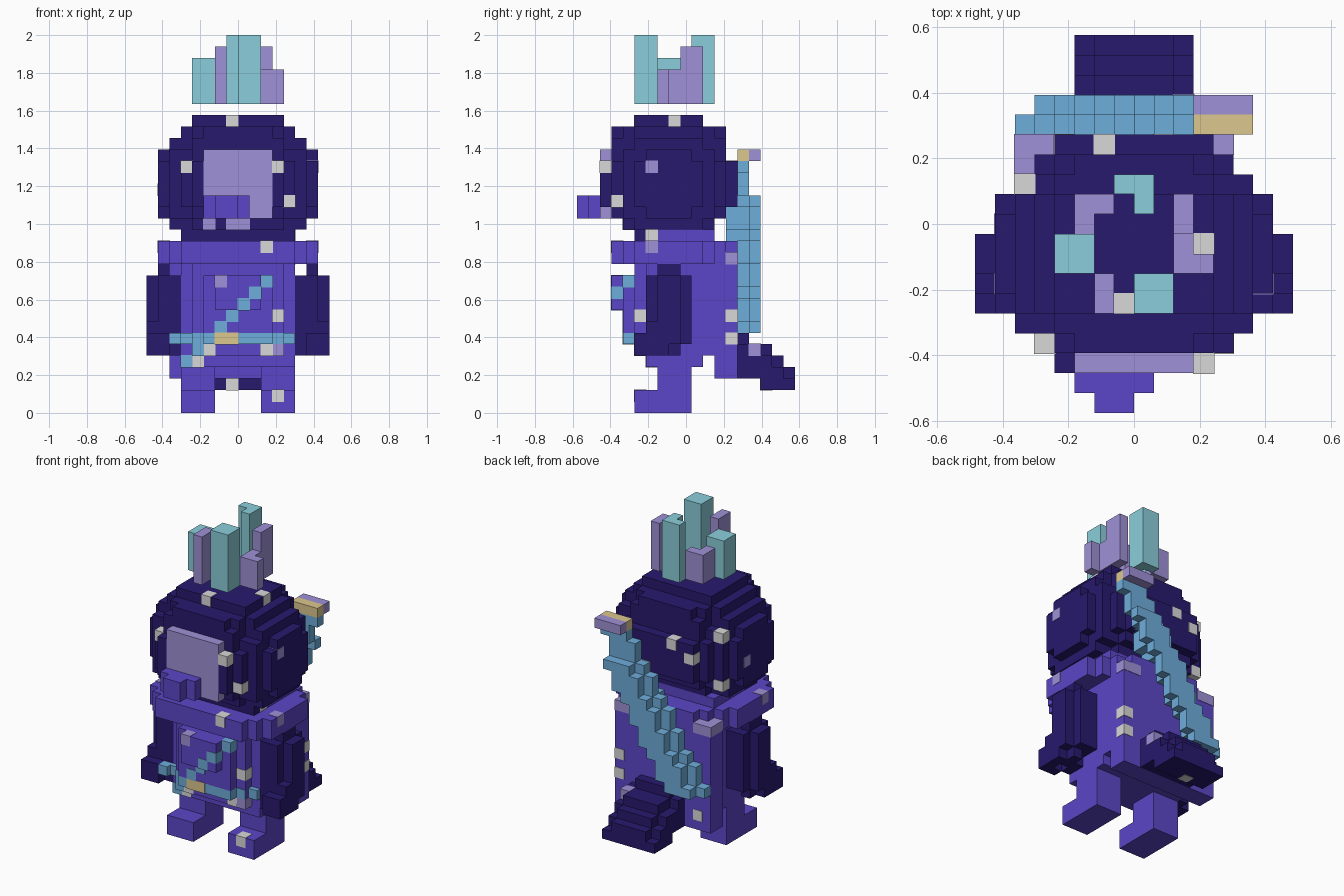
import bpy, bmesh

cube = bpy.data.objects.get("Cube")
if cube:
    bpy.data.objects.remove(cube, do_unlink=True)

V = 2 / 33  # size of one block; x runs -8..8, y runs 0..19, z runs 0..33


def material(name, rgb):
    lin = [((c / 255 + 0.055) / 1.055) ** 2.4 for c in rgb] + [1]
    m = bpy.data.materials.new(name)
    m.diffuse_color = lin
    m.use_nodes = True
    bsdf = m.node_tree.nodes["Principled BSDF"]
    bsdf.inputs["Base Color"].default_value = lin
    bsdf.inputs["Roughness"].default_value = 0.9
    return m


NAVY = material("navy", (40, 25, 110))
VIOLET = material("violet", (92, 70, 200))
LAVENDER = material("lavender", (159, 145, 215))
TEAL = material("teal", (139, 206, 219))
BLUE = material("blue", (110, 174, 219))
GREY = material("grey", (217, 217, 217))
TAN = material("tan", (220, 199, 141))


def part(name, mat, boxes, mirror=False):
    """One object from boxes (x0, x1, y0, y1, z0, z1) in block units."""
    bm = bmesh.new()
    if mirror:
        boxes = boxes + [(-b[1], -b[0]) + tuple(b[2:]) for b in boxes]
    for x0, x1, y0, y1, z0, z1 in boxes:
        vs = bmesh.ops.create_cube(bm, size=1)["verts"]
        for v in vs:
            v.co.x = (x1 if v.co.x > 0 else x0) * V
            v.co.y = ((y1 if v.co.y > 0 else y0) - 9.5) * V
            v.co.z = (z1 if v.co.z > 0 else z0) * V
    me = bpy.data.meshes.new(name)
    bm.to_mesh(me)
    bm.free()
    me.materials.append(mat)
    ob = bpy.data.objects.new(name, me)
    bpy.context.collection.objects.link(ob)
    return ob


def spots(name, mat, cells, g=0.04):
    """Painted blocks, standing a hair proud of the surface."""
    part(name, mat, [(x - g, x + 1 + g, y - g, y + 1 + g, z - g, z + 1 + g)
                     for x, y, z in cells])


# Crest of floating spikes
part("crest_teal", TEAL, [
    (0, 2, 5, 7, 27, 33), (-1, 1, 11, 12, 27, 33),
    (0, 1, 10, 11, 27, 33), (-4, -2, 7, 9, 27, 31)])
part("crest_lavender", LAVENDER, [
    (-2, -1, 5, 7, 27, 32), (-3, -1, 10, 11, 27, 30), (-3, -2, 9, 10, 27, 30),
    (2, 3, 9, 11, 27, 32), (2, 4, 7, 8, 27, 30), (2, 3, 8, 9, 27, 30)])

# Rounded head
part("head", NAVY, [
    (-7, 7, 5, 11, 18, 22), (-7, 7, 6, 10, 17, 23),
    (-6, 6, 5, 11, 16, 24), (-6, 6, 4, 12, 17, 23),
    (-5, 5, 3, 13, 18, 22), (-4, 4, 3, 13, 17, 24), (-3, 3, 3, 13, 17, 25),
    (-5, 5, 5, 11, 16, 25), (-4, 4, 4, 12, 16, 25), (-4, 4, 5, 11, 16, 26),
    (-4, 4, 3, 14, 18, 22), (-5, 5, 5, 7, 15, 16)])
part("face_side", NAVY, [(3, 4, 2, 3, 18, 22)], mirror=True)
part("face", LAVENDER, [(-3, 3, 2, 3, 17, 23)])
part("snout", VIOLET, [(-3, 1, 1, 2, 17, 19), (-2, 0, 0, 1, 17, 19)])

# Torso, shoulders and cape
part("neck", VIOLET, [(-5, 5, 7, 12, 15, 16)])
part("shoulders", VIOLET, [
    (-7, 7, 5, 11, 13, 15), (-6, 6, 4, 12, 13, 15), (-5, 5, 3, 13, 13, 15)])
part("torso", VIOLET, [
    (-5, 5, 6, 12, 5, 13), (-4, 4, 5, 6, 5, 13), (-3, 3, 4, 5, 7, 12),
    (-2, 2, 3, 4, 9, 12), (-5, 5, 6, 11, 4, 5)])
part("cape", VIOLET, [(-6, 5, 12, 14, 3, 14), (-4, 4, 12, 14, 14, 15)])
part("cape_trim", LAVENDER, [(-6.04, -4, 12, 14.04, 13, 14.04)])

# Belt, buckle and sash
part("belt", BLUE, [(-3, 3, 4, 5, 6, 7), (-4, 4, 4.94, 5.5, 6, 7),
                    (-5, 5, 5.5, 6, 6, 7), (-6, -5, 5, 6, 6, 7)])
spots("buckle", TAN, [(-2, 4, 6), (-1, 4, 6)])
spots("sash", BLUE, [(2, 4, 11), (1, 3, 10), (0, 3, 9), (-1, 4, 8),
                     (-2, 4, 7), (-4, 5, 5), (-5, 6, 4)])

# Arms with jagged hands
part("arms", NAVY, [
    (6, 7, 7, 9, 12, 13), (5, 7, 6, 10, 6, 12), (7, 8, 7, 9, 6, 12),
    (5, 8, 6, 9, 6, 8), (6, 8, 5, 6, 5, 7), (5, 6, 6, 8, 5, 6),
    (6, 7, 7, 9, 5, 6), (7, 8, 6, 8, 5, 6)], mirror=True)

# Legs and feet
part("legs", VIOLET, [(2, 5, 7, 10, 2, 5), (2, 5, 5, 10, 0, 2)], mirror=True)

# Stepped tail, higher along the middle
tail = []
for y, low, high in [(14, 3, 7), (15, 3, 6), (16, 2, 6), (17, 2, 5), (18, 2, 4)]:
    tail += [(-2, 2, y, y + 1, low, high), (-3, 3, y, y + 1, low, high - 1)]
part("tail", NAVY, tail)

# Sword slung diagonally over the back
blade = []
for k in range(7, 22):
    lo = round(-6 + (k - 7) * 0.64)
    blade.append((lo, lo + 3, 14, 15, k, k + 1))
    if k < 19:
        blade.append((lo + 1, lo + 4, 15, 16, k, k + 1))
    if 15 <= k < 19:
        blade.append((lo + 1, lo + 3, 13, 14, k, k + 1))
part("sword_blade", BLUE, blade)
part("sword_guard_inner", TAN, [(3, 6, 14, 15, 22, 23)])
part("sword_guard_outer", LAVENDER, [(3, 6, 15, 16, 22, 23)])

# Scattered spots
spots("grey_spots", GREY, [
    (-1, 5, 25), (3, 8, 25), (3, 2, 21), (-5, 3, 21), (4, 3, 18), (2, 3, 14),
    (3, 5, 8), (-4, 6, 4), (-3, 5, 5), (2, 5, 5), (3, 5, 1), (-2, 13, 21),
    (1, 13, 18), (-4, 13, 20), (-6, 11, 22), (-6, 11, 17), (4, 13, 8),
    (4, 13, 6), (-5, 13, 4), (-1, 16, 2), (4, 6, 15)])
spots("lavender_spots", LAVENDER, [
    (6, 6, 21), (-7, 9, 19), (-3, 4, 16), (-1, 4, 16), (0, 4, 16),
    (-7, 6, 14), (6, 6, 14), (-2, 3, 11), (3, 5, 5), (4, 13, 13), (3, 13, 13),
    (2, 15, 5)])
